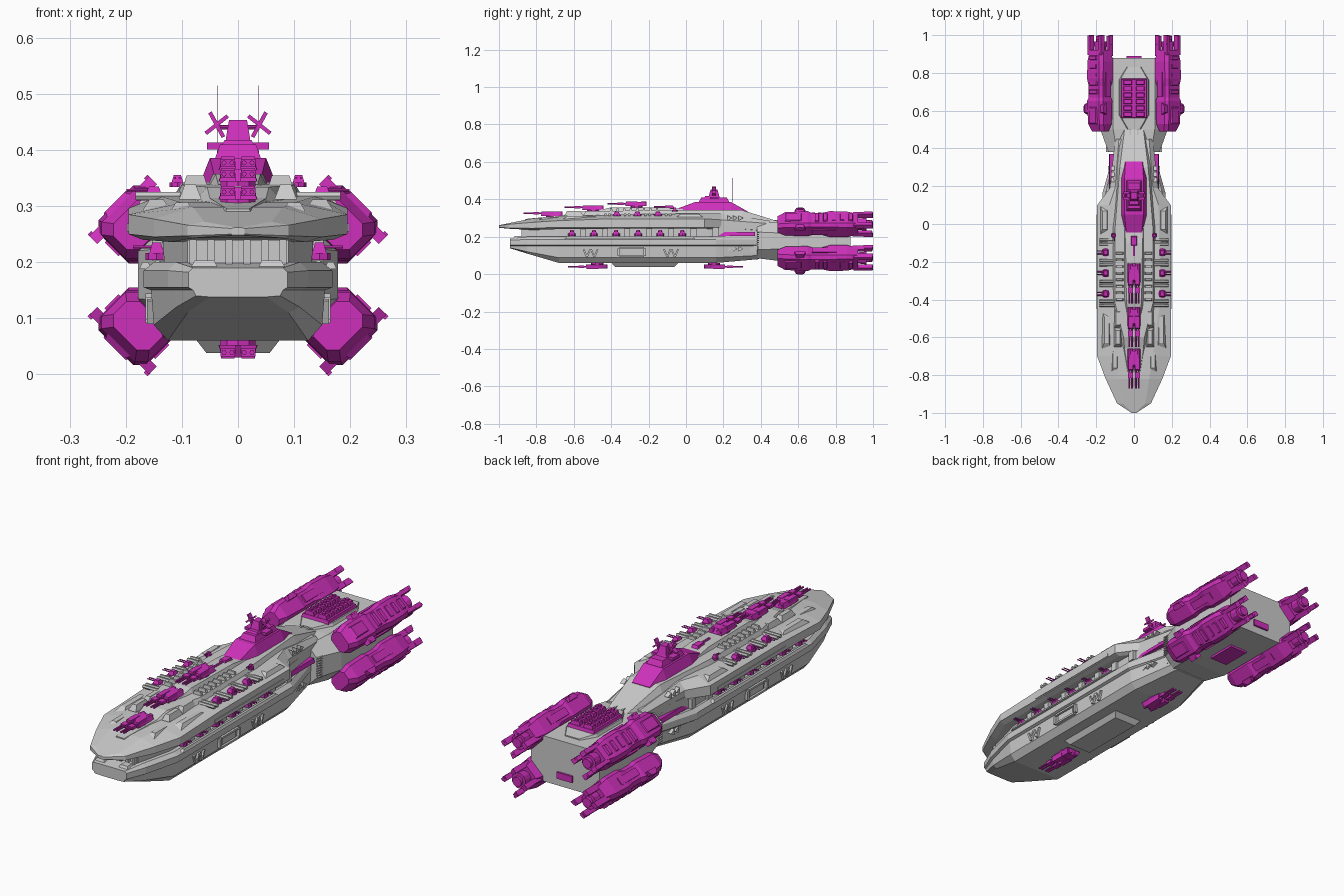
import bpy, bmesh, math
from mathutils import Matrix, Vector

MAG = bpy.data.materials.new("magenta_paint")
MAG.diffuse_color = (0.62, 0.03, 0.5, 1)


def finish(name, bm, mat=None, mirror=False, loc=(0, 0, 0), rot=(0, 0, 0)):
    bmesh.ops.recalc_face_normals(bm, faces=bm.faces)
    me = bpy.data.meshes.new(name)
    bm.to_mesh(me)
    bm.free()
    if mat:
        me.materials.append(mat)
    return place(name, me, loc, rot, mirror)


def place(name, me, loc, rot=(0, 0, 0), mirror=False):
    ob = bpy.data.objects.new(name, me)
    ob.location, ob.rotation_euler = loc, rot
    bpy.context.collection.objects.link(ob)
    if mirror:
        ob.modifiers.new("mirror", 'MIRROR')
    return ob


def box(bm, c, s, top=(1, 1), rot=None, shift=0):
    """Box centred at c, upper face scaled by top and shifted along y."""
    vs = bmesh.ops.create_cube(bm, size=1)['verts']
    for v in vs:
        t = v.co.z > 0
        v.co = Vector((v.co.x * s[0] * (top[0] if t else 1),
                       v.co.y * s[1] * (top[1] if t else 1) + (shift if t else 0), v.co.z * s[2]))
        if rot:
            v.co = rot @ v.co
        v.co += Vector(c)


def cyl(bm, c, r, length, axis='Y', n=8, r2=None):
    m = {'X': Matrix.Rotation(math.pi / 2, 4, 'Y'), 'Y': Matrix.Rotation(math.pi / 2, 4, 'X'), 'Z': Matrix()}[axis]
    bmesh.ops.create_cone(bm, cap_ends=True, segments=n, radius1=r, radius2=r if r2 is None else r2,
                          depth=length, matrix=Matrix.Translation(c) @ m)


def loft(bm, secs):
    """Skin mirrored half profiles [(y, [(x, z), ...])] along y."""
    rings = []
    for y, half in secs:
        pts = half + [(-x, z) for x, z in reversed(half)]
        rings.append([bm.verts.new((x, y, z)) for x, z in pts])
    n = len(rings[0])
    for a, b in zip(rings, rings[1:]):
        for i in range(n):
            bm.faces.new((a[i], a[(i + 1) % n], b[(i + 1) % n], b[i]))
    bm.faces.new(rings[0])
    bm.faces.new(rings[-1])


def hull(name, secs, mat=None):
    bm = bmesh.new()
    loft(bm, secs)
    return finish(name, bm, mat)


# Main hull shells
mid = [(.125, .06), (.15, .088), (.155, .15), (.168, .155), (.168, .185), (.15, .2)]
hull("lower_hull", [
    (-.94, [(.05, .138), (.075, .14), (.08, .15), (.088, .155), (.088, .182), (.08, .19)]),
    (-.85, [(.09, .11), (.11, .12), (.113, .15), (.125, .155), (.125, .185), (.11, .2)]),
    (-.68, mid), (.16, mid),
    (.39, [(.075, .08), (.1, .1), (.1, .15), (.103, .155), (.103, .185), (.1, .2)])])
hull("upper_hull", [
    (-1, [(.01, .248), (.012, .25), (.012, .26), (.005, .262)]),
    (-.95, [(.08, .243), (.09, .247), (.09, .266), (.06, .272)]),
    (-.82, [(.12, .236), (.15, .245), (.15, .277), (.08, .298)]),
    (-.7, [(.17, .24), (.195, .25), (.195, .285), (.1, .306)]),
    (-.4, [(.17, .243), (.195, .25), (.195, .296), (.14, .318)]),
    (.1, [(.17, .243), (.195, .25), (.195, .296), (.13, .325)]),
    (.19, [(.11, .24), (.128, .25), (.128, .29), (.1, .325)]),
    (.45, [(.09, .22), (.1, .23), (.1, .27), (.08, .285)])])
hull("hull_core", [(-.86, [(.09, .17), (.09, .26)]), (-.68, [(.13, .17), (.135, .26)]),
                   (.12, [(.14, .17), (.14, .26)]), (.42, [(.1, .1), (.1, .26)])])
hull("raised_deck", [(-.86, [(.03, .27), (.02, .295)]), (-.66, [(.075, .28), (.05, .314)]),
                     (-.6, [(.1, .28), (.055, .334)]), (-.42, [(.125, .28), (.1, .338)]),
                     (-.02, [(.125, .3), (.1, .342)]), (.3, [(.1, .28), (.075, .342)]),
                     (.5, [(.08, .25), (.05, .28)])])
hull("turret_terrace", [(-.48, [(.05, .32), (.035, .338)]), (-.4, [(.06, .32), (.04, .357)]),
                        (-.1, [(.06, .32), (.045, .357)]), (.0, [(.06, .32), (.05, .345)])])

# Aft engine block
hull("aft_block", [
    (.38, [(.09, .085), (.135, .13), (.135, .225), (.09, .27)]),
    (.5, [(.11, .07), (.178, .135), (.178, .22), (.11, .28)]),
    (.88, [(.11, .07), (.175, .135), (.175, .22), (.11, .28)])])
hull("aft_deck_plate", [(.5, [(.04, .27), (.03, .288)]), (.58, [(.085, .27), (.075, .293)]),
                        (.76, [(.085, .27), (.075, .293)]), (.83, [(.045, .27), (.035, .285)])])
bm = bmesh.new()
for i in range(9):  # ribs at the front of the aft block
    box(bm, (.137, .395, .135 + i * .011), (.02, .03, .005))
box(bm, (.02, .44, .284), (.008, .12, .01))
finish("neck_ribs", bm, mirror=True)

# Missile silo block
bm = bmesh.new()
box(bm, (0, .665, .298), (.14, .21, .018), (.94, .96))
for i in range(6):
    for x in (-.033, .033):
        box(bm, (x, .58 + i * .034, .314), (.048, .027, .018), (.85, .8))
        cyl(bm, (x, .58 + i * .034, .326), .009, .008, 'Z')
finish("missile_silos", bm, MAG)
bm = bmesh.new()
box(bm, (0, .882, .12), (.08, .014, .03))
box(bm, (0, .66, .067), (.09, .14, .014))
finish("aft_hatches", bm, MAG)

# Engine pod: local x tangential, z outward
def pod(y, t, n, inner, c=.016):
    return (y, [(t - c, -inner), (t, -inner + c), (t, n - c), (t - c, n)])

bm = bmesh.new()
loft(bm, [pod(.49, .045, .03, .035), pod(.53, .058, .047, .045), pod(.65, .06, .053, .048),
          pod(.67, .054, .047, .045), pod(.73, .054, .047, .045), pod(.77, .06, .053, .055),
          pod(.86, .06, .05, .055), pod(.92, .05, .042, .046)])
for s in (-1, 1):
    box(bm, (s * .062, .61, .035), (.026, .06, .02), (1, .7))     # side fin
    box(bm, (s * .071, .61, .045), (.009, .03, .008))
    box(bm, (s * .06, .74, 0), (.008, .13, .035))                 # side rail
    for n in (-.032, .03):                                        # exhaust prongs
        box(bm, (s * .04, .945, n), (.022, .11, .026), (.8, .9))
        box(bm, (s * .045, .975, n * 1.12), (.016, .05, .02), (.7, .9))
for i in range(5):                                                # outer armour bands
    box(bm, (0, .7 + i * .045, .049), (.07 - i * .004, .026, .014), (.8, .7))
box(bm, (0, .575, .05), (.06, .1, .012), (.8, .8))
cyl(bm, (0, .94, -.002), .036, .05, n=12, r2=.03)
cyl(bm, (0, .965, -.002), .022, .03, n=12)
eng = finish("engine_upper_right", bm, MAG, loc=(.18, 0, .268), rot=(0, math.pi / 4, 0))
for nm, x, z, a in (("lower_right", .18, .085, 3), ("lower_left", -.18, .085, 5), ("upper_left", -.18, .268, 7)):
    place("engine_" + nm, eng.data, (x, 0, z), (0, a * math.pi / 4, 0))

# Main twin-gun turrets, barrels along -y
bm = bmesh.new()
cyl(bm, (0, 0, .004), .033, .012, 'Z', 10)
box(bm, (0, .005, .017), (.07, .1, .022), (.75, .75))
for x in (-.018, .018):
    box(bm, (x, -.025, .018), (.03, .07, .024), (.8, .9))
    for dx in (-.007, .007):
        cyl(bm, (x + dx, -.095, .019), .0045, .12)
    box(bm, (x, -.085, .019), (.026, .03, .014))
    cyl(bm, (x, .04, .018), .011, .03)
gun = finish("deck_turret_front", bm, MAG, loc=(0, -.715, .306))
place("deck_turret_middle", gun.data, (0, -.495, .338))
place("deck_turret_rear", gun.data, (0, -.265, .358))
place("belly_turret_front", gun.data, (0, -.475, .058), (0, math.pi, 0))
place("belly_turret_rear", gun.data, (0, .15, .058), (math.pi, 0, 0))

# Small point-defence guns in the side slot and on deck edges
bm = bmesh.new()
cyl(bm, (0, 0, .003), .02, .012, 'Z', 8)
box(bm, (0, 0, .018), (.026, .03, .02), (.6, .6))
for y in (-.006, .006):
    cyl(bm, (.024, y, .02), .003, .036, 'X', 6)
small = finish("small_gun", bm, MAG, loc=(.145, -.61, .207)).data
for s in (-1, 1):
    turn = (0, 0, 0 if s > 0 else math.pi)
    for i in range(6):
        if i or s < 0:
            place("slot_gun", small, (s * .145, -.61 + i * .118, .207), turn)
    for y in (-.37, -.26, -.15):
        g = place("edge_gun", small, (s * .15, y, .312), turn)
        g.scale = (1.15, 1.15, .8)
    g = place("bridge_guard_gun", small, (s * .108, -.06, .336), (0, 0, -math.pi / 2))
    g.scale = (.7, .7, .7)

# Bridge tower
hull("bridge_base", [(-.06, [(.045, .33), (.04, .345)]), (.05, [(.072, .33), (.05, .386)]),
                     (.24, [(.072, .33), (.05, .386)]), (.33, [(.05, .325), (.045, .335)])], MAG)
bm = bmesh.new()
box(bm, (0, .15, .395), (.085, .17, .03), (.75, .8))
box(bm, (0, .15, .407), (.11, .045, .013))
box(bm, (0, .14, .412), (.06, .09, .012), (.8, .8))
box(bm, (0, .15, .432), (.046, .06, .042), (.7, .6))
box(bm, (0, -.09, .356), (.035, .06, .02), (.8, .7))
cyl(bm, (0, -.13, .358), .006, .08)
for s in (-1, 1):
    cyl(bm, (s * .026, .15, .44), .004, .025, 'X')
    for a in (.5, -.9):   # radar blades
        box(bm, (s * .038, .15, .445), (.007, .022, .05), rot=Matrix.Rotation(a * s, 3, 'Y'))
    cyl(bm, (s * .037, .25, .45), .0008, .13, 'Z', 4)
finish("bridge_tower", bm, MAG)

# Magenta flank bars on the neck
bm = bmesh.new()
box(bm, (.118, .225, .215), (.03, .29, .02), (.7, 1))
finish("flank_bars", bm, MAG, mirror=True)

# Grey deck details
bm = bmesh.new()
for y in (-.205, -.315, -.42, -.095):   # cross tubes between edge guns
    for d in (-.011, .011):
        cyl(bm, (.14, y + d, .318), .008, .085, 'X', 6)
for i in range(8):                      # terrace ribs
    box(bm, (.076, -.4 + i * .035, .343), (.045, .014, .022), (.7, .7))
for y in (-.6, -.5):
    box(bm, (.085, y, .325), (.04, .1, .026), (.5, .7))
box(bm, (.145, -.56, .302), (.05, .2, .02), (.5, .7))
box(bm, (.1, -.72, .296), (.045, .14, .02), (.5, .6))
box(bm, (.155, .02, .31), (.05, .16, .024), (.5, .6))
finish("deck_blocks", bm, mirror=True)

# Grey side details: hatch, V struts, lip plates, mouth ribs
bm = bmesh.new()
for dy, dz, sy, sz in ((0, .022, .13, .009), (0, -.022, .13, .009), (-.07, 0, .012, .04), (.07, 0, .012, .04)):
    box(bm, (.154, -.29 + dy, .118 + dz), (.022, sy, sz))
box(bm, (.15, -.29, .118), (.018, .1, .028))
for y in (-.53, -.49, -.1, -.06):
    for k in (-1, 1):
        box(bm, (.154, y + k * .009, .112), (.016, .009, .045), rot=Matrix.Rotation(-.4 * k, 3, 'X'))
for y, z, x in ((.26, .135, .128), (.26, .3, .113)):   # triangular vent clusters
    for k in (-1, 0, 1):
        cyl(bm, (x, y + k * .03, z), .016, .02, 'X', 3)
box(bm, (.165, -.3, .194), (.022, .7, .012), (.5, .96))
box(bm, (.186, -.2, .262), (.024, .5, .014))
for i in range(7):
    box(bm, (.142, -.55 + i * .118, .225), (.02, .03, .046))
for x in (.016, .048, .08):
    box(bm, (x, -.865, .22), (.012, .03, .06))
box(bm, (.06, -.9, .196), (.05, .05, .014), (.7, .7))
finish("side_fittings", bm, mirror=True)

# Belly plate
bm = bmesh.new()
box(bm, (0, -.22, .05), (.15, .36, .024), rot=Matrix.Rotation(math.pi, 3, 'X'), top=(.75, .88))
finish("belly_plate", bm)
